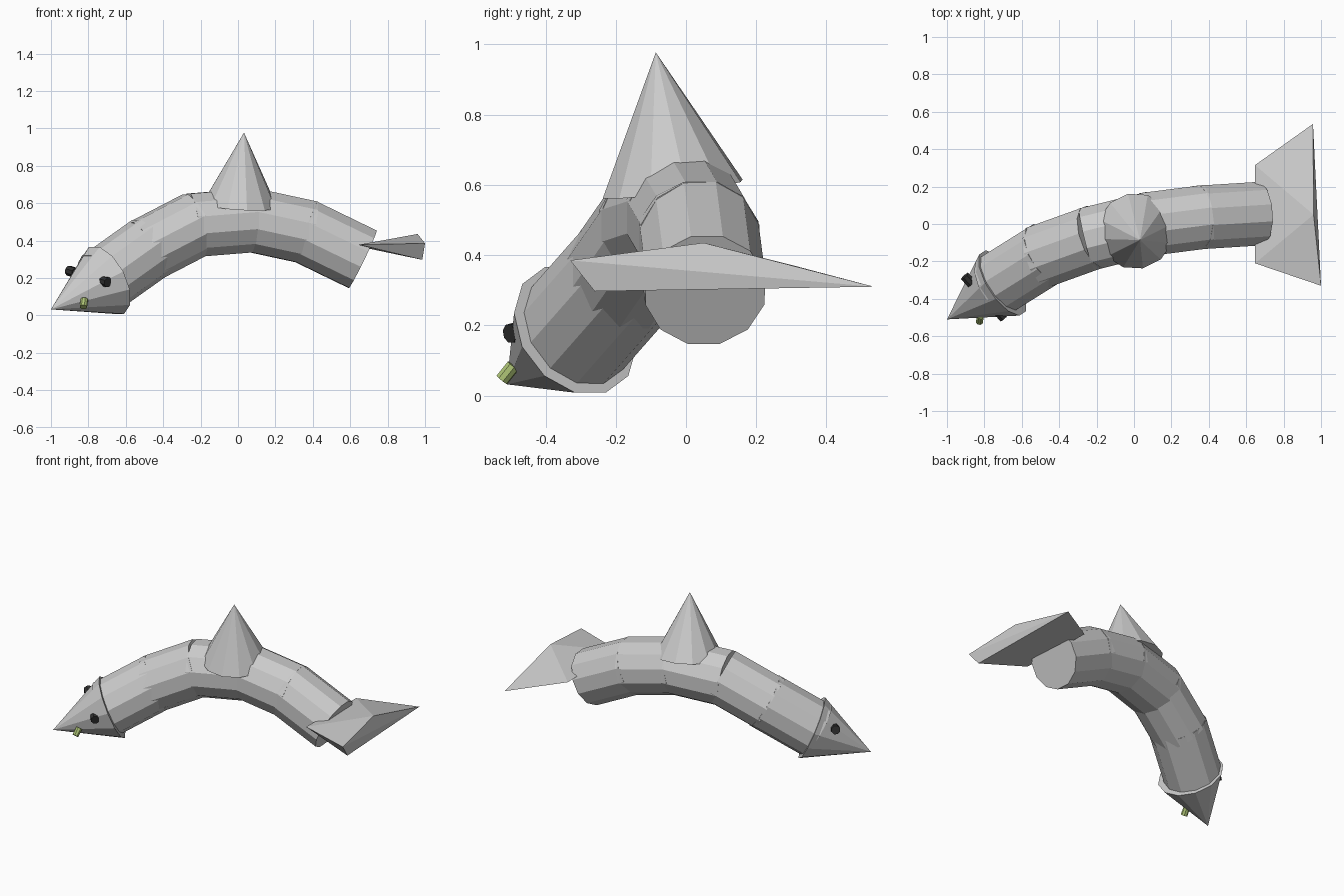
import bpy, bmesh, math
from mathutils import Vector, Matrix

if "Cube" in bpy.data.objects:
    bpy.data.objects.remove(bpy.data.objects["Cube"])


def finish(bm, name, mat=None):
    bmesh.ops.recalc_face_normals(bm, faces=bm.faces[:])
    me = bpy.data.meshes.new(name)
    bm.to_mesh(me)
    bm.free()
    ob = bpy.data.objects.new(name, me)
    bpy.context.collection.objects.link(ob)
    if mat:
        me.materials.append(mat)
    return ob


def rod(name, start, end, r1, r2, sides=12, mat=None):
    """Flat-shaded cylinder or cone from start to end."""
    a, b = Vector(start), Vector(end)
    d = b - a
    bm = bmesh.new()
    bmesh.ops.create_cone(bm, cap_ends=True, segments=sides,
                          radius1=r1, radius2=r2, depth=d.length)
    bmesh.ops.remove_doubles(bm, verts=bm.verts[:], dist=1e-5)
    roll = Matrix.Rotation(math.pi / sides, 4, 'Z')
    turn = d.to_track_quat('Z', 'Y').to_matrix().to_4x4()
    bm.transform(Matrix.Translation((a + b) / 2) @ turn @ roll)
    return finish(bm, name, mat)


def paint(name, rgb):
    m = bpy.data.materials.new(name)
    m.diffuse_color = (*rgb, 1)
    m.use_nodes = True
    m.node_tree.nodes["Principled BSDF"].inputs["Base Color"].default_value = m.diffuse_color
    return m


dark = paint("dark", (0.03, 0.03, 0.03))
green = paint("green", (0.42, 0.55, 0.18))

# Arched body: overlapping cylinders along a bent path
path = [(-0.72, -0.315, 0.185), (-0.485, -0.168, 0.352), (-0.232, -0.077, 0.483),
        (0.08, 0.0, 0.508), (0.363, 0.036, 0.447), (0.666, 0.055, 0.30)]
for i in range(5):
    a, b = Vector(path[i]), Vector(path[i + 1])
    d = (b - a).normalized()
    over = 0.025 if i < 4 else 0.0
    rod(f"body_segment_{i + 1}", a - d * 0.02, b + d * over, 0.176, 0.176)

# Pointed head and back fin share one cone shape
rod("head", (-0.703, -0.315, 0.187), (-1.0, -0.51, 0.032), 0.202, 0)
rod("back_fin", (0.008, -0.038, 0.588), (0.032, -0.086, 0.977), 0.205, 0)

# Tail fin: thin leading edge widening to a slanted rear face
tail = bmesh.new()
for co in [(0.647, -0.21, 0.378), (0.647, 0.315, 0.368), (1.0, -0.33, 0.385),
           (0.96, 0.05, 0.435), (0.957, 0.535, 0.31), (0.985, -0.26, 0.297)]:
    tail.verts.new(co)
bmesh.ops.convex_hull(tail, input=tail.verts[:])
finish(tail, "tail_fin")

# Eyes
out = Vector((0.66, -0.72, -0.2)).normalized()
for side, c in (("right", (-0.708, -0.488, 0.18)), ("left", (-0.892, -0.293, 0.235))):
    s = 1 if side == "right" else -1
    c = Vector(c)
    rod(f"{side}_eye", c - out * s * 0.035, c + out * s * 0.02, 0.028, 0.028, 8, dark)

# Small green tooth
c, t = Vector((-0.824, -0.508, 0.065)), Vector((-0.1, -0.6, -0.75)).normalized()
rod("tooth", c - t * 0.026, c + t * 0.026, 0.02, 0.02, 8, green)
